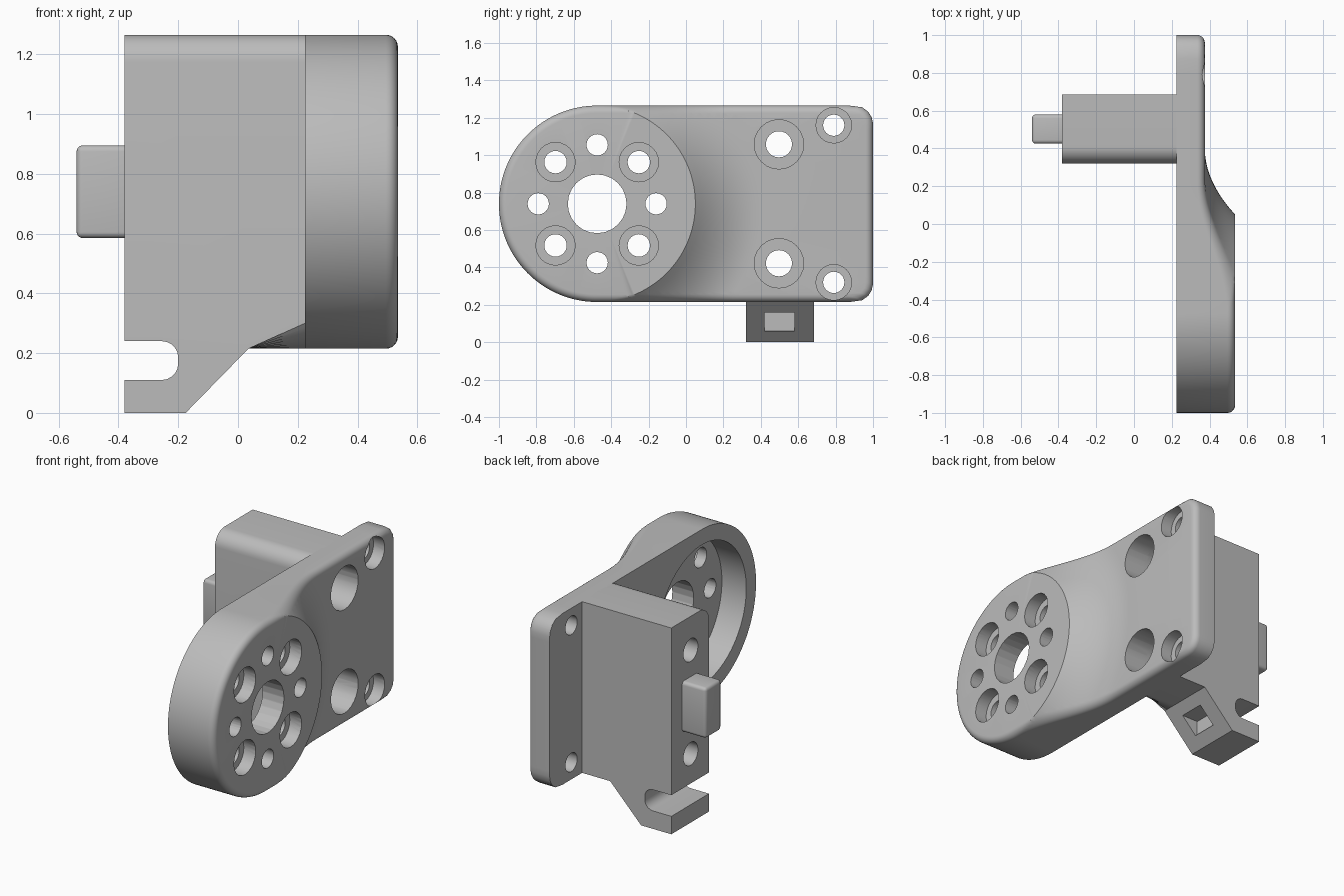
import bpy, bmesh
from math import sin, cos, pi, hypot, radians

if "Cube" in bpy.data.objects:
    bpy.data.objects.remove(bpy.data.objects["Cube"])

grey = bpy.data.materials.new("light_grey")
grey.use_nodes = True
colour = (0.5, 0.5, 0.5, 1)
grey.diffuse_color = colour
grey.node_tree.nodes["Principled BSDF"].inputs["Base Color"].default_value = colour

CY, CZ, RAD = -0.475, 0.74, 0.525       # boss axis and radius
BACK, PLATE, FACE = 0.225, 0.375, 0.535  # depths along x
FILLET, CORNER = 0.04, 0.1


def finish(name, bm):
    bmesh.ops.remove_doubles(bm, verts=bm.verts, dist=1e-5)
    bmesh.ops.recalc_face_normals(bm, faces=bm.faces)
    mesh = bpy.data.meshes.new(name)
    bm.to_mesh(mesh)
    bm.free()
    mesh.materials.append(grey)
    ob = bpy.data.objects.new(name, mesh)
    bpy.context.collection.objects.link(ob)
    return ob


def loft(bm, rings):
    rows = [[bm.verts.new(p) for p in ring] for ring in rings]
    n = len(rows[0])
    for a, b in zip(rows, rows[1:]):
        for i in range(n):
            j = (i + 1) % n
            bm.faces.new((a[i], a[j], b[j], b[i]))


def lathe(bm, y, z, profile, n=24):
    """Revolve (x, radius) points round an axis parallel to x."""
    loft(bm, [[(x, y + r * cos(2 * pi * i / n), z + r * sin(2 * pi * i / n))
               for i in range(n)] for x, r in profile])


def box(bm, lo, hi):
    verts = bmesh.ops.create_cube(bm, size=1)["verts"]
    for v in verts:
        for k in range(3):
            v.co[k] = lo[k] if v.co[k] < 0 else hi[k]


def cut(ob, cutter):
    mod = ob.modifiers.new("cut", "BOOLEAN")
    mod.operation = "DIFFERENCE"
    mod.solver = "EXACT"
    mod.object = cutter


# Plate outline: half disc running into a rectangle with rounded corners
def depth_inside(u, w):
    if u < 0:
        return RAD - hypot(u, w)
    a, b = u - (1 - CY - CORNER), abs(w) - (RAD - CORNER)
    return CORNER - hypot(max(a, 0), max(b, 0)) - min(max(a, b), 0)


def reach(t, inset):
    lo, hi = 0, 2
    for _ in range(30):
        mid = (lo + hi) / 2
        if depth_inside(mid * cos(t), mid * sin(t)) > inset:
            lo = mid
        else:
            hi = mid
    return lo


def height(r):
    s = min(max((r - RAD) / 0.35, 0), 1)
    return PLATE + (FACE - PLATE) * (1 - s) ** 2


# Mounting plate with raised boss, flared blend, edge fillet and rear recess
angles = [2 * pi * i / 288 for i in range(288)]


def ring(radius, x):
    pts = []
    for t in angles:
        r = radius(t)
        pts.append((x(r), CY + r * cos(t), CZ + r * sin(t)))
    return pts


rings = [ring(lambda t: 0, height)]
inner = {t: reach(t, FILLET) for t in angles}
for k in range(11):
    rings.append(ring(lambda t: min(RAD + 0.035 * k, inner[t]), height))
for k in range(7):
    a = k / 6 * pi / 2
    inset, drop = FILLET * (1 - sin(a)), FILLET * (1 - cos(a))
    rings.append(ring(lambda t: reach(t, inset), lambda r: height(r) - drop))
rings.append(ring(lambda t: reach(t, 0), lambda r: BACK))
for r0, x0 in ((0.43, BACK), (0.43, 0.39), (0, 0.39)):
    rings.append(ring(lambda t: r0, lambda r: x0))
bm = bmesh.new()
loft(bm, rings)
plate = finish("mounting_plate", bm)

# Block with a hooked foot: side profile extruded along y
profile = [(BACK + 0.01, 1.265), (-0.38, 1.265), (-0.38, 0.24)]
for cz, start in ((0.185, 90), (0.165, 0)):
    for k in range(6):
        a = radians(start - k * 18)
        profile.append((-0.255 + 0.055 * cos(a), cz + 0.055 * sin(a)))
profile += [(-0.38, 0.11), (-0.38, 0), (-0.175, 0), (0.035, 0.215), (BACK + 0.01, 0.215)]
bm = bmesh.new()
face = bm.faces.new([bm.verts.new((x, 0.32, z)) for x, z in profile])
new = bmesh.ops.extrude_face_region(bm, geom=[face])["geom"]
bmesh.ops.translate(bm, vec=(0, 0.365, 0), verts=[v for v in new if isinstance(v, bmesh.types.BMVert)])
bmesh.ops.recalc_face_normals(bm, faces=bm.faces)


def front_edges(test):
    return [e for e in bm.edges
            if all(v.co.y < 0.33 and test(v.co) for v in e.verts)]


bmesh.ops.bevel(bm, geom=front_edges(lambda c: c.z > 1.2), offset=0.09,
                segments=8, profile=0.5, affect="EDGES")
bmesh.ops.bevel(bm, geom=front_edges(lambda c: c.z < 0.22 and c.x > 0), offset=0.09,
                segments=8, profile=0.5, affect="EDGES")
block = finish("block_with_foot", bm)

# Rounded key on the end of the block
bm = bmesh.new()
box(bm, (-0.54, 0.425, 0.585), (-0.37, 0.58, 0.895))
bmesh.ops.bevel(bm, geom=[e for e in bm.edges if any(v.co.x < -0.5 for v in e.verts)],
                offset=0.02, segments=4, profile=0.5, affect="EDGES")
key = finish("locating_key", bm)


# Holes: plain bores and stepped counterbores
def bore(bm, y, z, r, wide=None, step=0, start=0.1):
    if wide:
        lathe(bm, y, z, [(start, 0), (start, r), (step, r), (step, wide), (0.7, wide), (0.7, 0)])
    else:
        lathe(bm, y, z, [(start, 0), (start, r), (0.7, r), (0.7, 0)])


bm = bmesh.new()
bore(bm, CY, CZ, 0.157)
for k in range(8):
    a = k * pi / 4
    y, z = CY + 0.315 * cos(a), CZ + 0.315 * sin(a)
    if k % 2:
        bore(bm, y, z, 0.06, 0.105, 0.455)
    else:
        bore(bm, y, z, 0.057)
for s in (-1, 1):
    bore(bm, 0.79, CZ + s * 0.42, 0.057, 0.095, 0.3)
    bore(bm, 0.497, CZ + s * 0.318, 0.07, 0.132, -0.2, -0.5)
drills = finish("hole_cutter", bm)

# Pocket in the sloping side of the foot
bm = bmesh.new()
box(bm, (-0.13, 0.42, 0.06), (0.1, 0.58, 0.16))
pocket = finish("pocket_cutter", bm)

cut(plate, drills)
cut(block, drills)
cut(block, pocket)
for ob in (drills, pocket):
    ob.hide_render = True
    ob.hide_viewport = True
    ob.display_type = "WIRE"

# Apply the cuts, then smooth shading with sharp edges kept
for ob in (plate, block, key):
    bpy.ops.object.select_all(action="DESELECT")
    ob.select_set(True)
    bpy.context.view_layer.objects.active = ob
    for mod in list(ob.modifiers):
        bpy.ops.object.modifier_apply(modifier=mod.name)
    bpy.ops.object.shade_smooth_by_angle(angle=radians(30))
